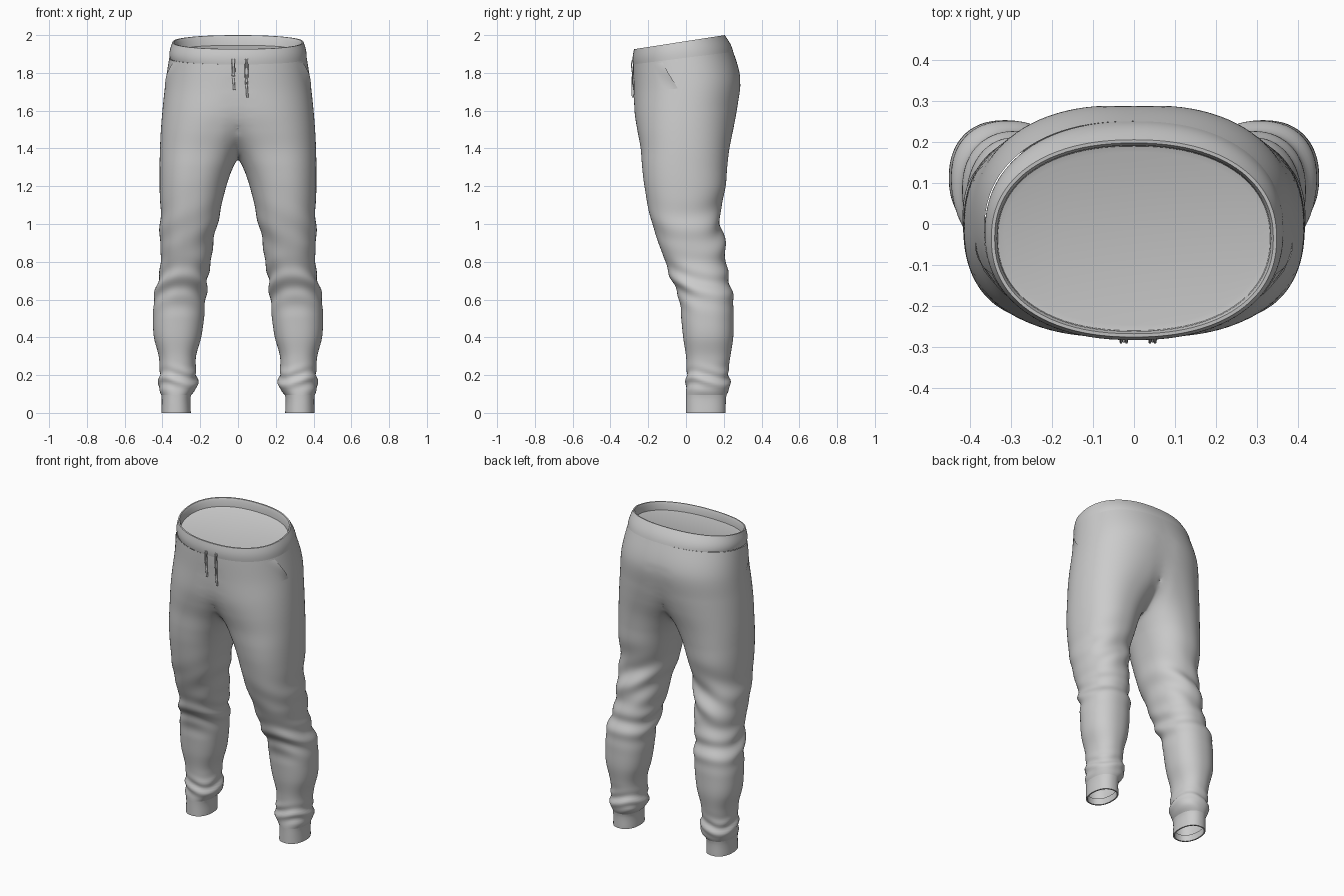
import bpy, bmesh, math
from mathutils import Vector

cube = bpy.data.objects.get("Cube")
if cube:
    bpy.data.objects.remove(cube)

cloth = bpy.data.materials.new("grey cloth")
cloth.use_nodes = True
GREY = (0.6, 0.6, 0.6, 1)
cloth.diffuse_color = GREY
cloth.node_tree.nodes["Principled BSDF"].inputs["Base Color"].default_value = GREY

# Left half sections: height, inner x, outer x, front y, back y
SECTIONS = [
    (0, .25, .405, 0, .21), (.09, .25, .405, 0, .213), (.115, .23, .415, 0, .225),
    (.15, .213, .42, 0, .233), (.22, .222, .415, .003, .225), (.3, .222, .42, 0, .235),
    (.4, .195, .445, -.015, .25), (.5, .18, .45, -.025, .252), (.6, .172, .445, -.035, .25),
    (.7, .16, .425, -.075, .23), (.8, .145, .407, -.11, .212), (.9, .13, .415, -.145, .205),
    (1.04, .1, .41, -.19, .18), (1.2, .062, .415, -.22, .21), (1.3, .025, .415, -.232, .218),
    (1.4, -.035, .413, -.24, .23), (1.5, -.13, .408, -.258, .25), (1.6, -.23, .4, -.272, .27),
    (1.74, -.32, .385, -.277, .288), (1.88, -.36, .364, -.28, .25),
    (1.968, -.347, .347, -.275, .205),
]
SIDES = 96
RIM, BAND, CUFF = 1.968, 1.88, .095


def section(z):
    """Smoothly interpolate the section table at one height."""
    last = len(SECTIONS) - 1
    i = next((k for k in range(last) if z <= SECTIONS[k + 1][0]), last - 1)
    p0, p1, p2, p3 = (SECTIONS[min(max(i + k, 0), last)] for k in (-1, 0, 1, 2))
    h = p2[0] - p1[0]
    t = (z - p1[0]) / h
    out = []
    for c in range(1, 5):
        m1 = (p2[c] - p0[c]) / (p2[0] - p0[0]) * h
        m2 = (p3[c] - p1[c]) / (p3[0] - p1[0]) * h
        out.append((2 * t**3 - 3 * t**2 + 1) * p1[c] + (t**3 - 2 * t**2 + t) * m1
                   + (3 * t**2 - 2 * t**3) * p2[c] + (t**3 - t**2) * m2)
    return out


def bell(z, middle, width):
    return math.exp(-((z - middle) / width) ** 2)


def folds(z, a):
    """Cloth creases at the knee, behind the thigh and above the cuff."""
    knee = .007 * bell(z, .68, .1) * math.sin(50 * z + 2.5 * math.sin(a) + math.cos(2 * a))
    thigh = .008 * bell(z, .95, .13) * math.sin(36 * z + 4 * math.cos(a)) * (.6 + .4 * math.sin(a))
    ankle = .006 * bell(z, .18, .05) * math.sin(85 * z + 2 * math.sin(2 * a))
    return knee + thigh + ankle


def surface(z, a, grow=0.0):
    """Point on the cloth at a height and an angle round the section."""
    x0, x1, y0, y1 = section(z)
    c, s = math.cos(a), math.sin(a)
    power = 2 / 2.25
    r = grow + folds(z, a)
    x = (x0 + x1) / 2 + ((x1 - x0) / 2 + r) * math.copysign(abs(c) ** power, c)
    y = (y0 + y1) / 2 + ((y1 - y0) / 2 + r) * math.copysign(abs(s) ** power, s)
    tilt = .155 * min(max((z - 1.5) / (RIM - 1.5), 0), 1)
    return Vector((x, y, z + tilt * y))


def finish(name, bm):
    mesh = bpy.data.meshes.new(name)
    bm.to_mesh(mesh)
    bm.free()
    mesh.materials.append(cloth)
    obj = bpy.data.objects.new(name, mesh)
    bpy.context.collection.objects.link(obj)
    bpy.ops.object.select_all(action='DESELECT')
    obj.select_set(True)
    bpy.context.view_layer.objects.active = obj
    bpy.ops.object.shade_smooth_by_angle(angle=math.radians(50))
    return obj


def loft(rings, cap=False):
    """Skin a list of closed rings with quads."""
    bm = bmesh.new()
    rows = [[bm.verts.new(p) for p in ring] for ring in rings]
    for low, high in zip(rows, rows[1:]):
        for i in range(SIDES):
            j = (i + 1) % SIDES
            bm.faces.new((low[i], low[j], high[j], high[i]))
    if cap:
        bm.faces.new(rows[-1])
    return bm


def ring(z, grow=0.0, drop=0.0):
    return [surface(z, math.tau * i / SIDES, grow) - Vector((0, 0, drop)) for i in range(SIDES)]


def mirror(bm):
    bmesh.ops.mirror(bm, geom=bm.verts[:] + bm.edges[:] + bm.faces[:],
                     axis='X', merge_dist=.0005)
    bmesh.ops.recalc_face_normals(bm, faces=bm.faces)


# Seat and legs: one leg loft cut on the centre plane, then mirrored
steps = 150
bm = loft([ring(CUFF + (BAND - CUFF) * k / steps) for k in range(steps + 1)])
bmesh.ops.bisect_plane(bm, geom=bm.verts[:] + bm.edges[:] + bm.faces[:], dist=.0001,
                       plane_co=(0, 0, 0), plane_no=(1, 0, 0), clear_inner=True)
mirror(bm)
# Soften the crotch and centre seam
for k in range(14):
    near = [v for v in bm.verts if abs(v.co.x) < .07 and 1.25 < v.co.z < 1.78
            and not v.is_boundary]
    bmesh.ops.smooth_vert(bm, verts=near, factor=.5,
                          use_axis_x=True, use_axis_y=True, use_axis_z=True)
finish("seat_and_legs", bm)

# Ankle cuffs: ribbed band with a hem turned inside
bm = loft([ring(.04, -.008), ring(0, -.008), ring(0)]
          + [ring(CUFF * k / 8) for k in range(1, 9)])
mirror(bm)
finish("ankle_cuffs", bm)

# Waistband: outer wall, rounded rim, inner wall
wall = [ring(BAND + (RIM - BAND) * k / 8, .004 * math.sin(math.pi * k / 8)) for k in range(9)]
bm = loft(wall + [ring(RIM, -.008), ring(RIM, -.014, .015), ring(RIM, -.016, .055)])
finish("waistband", bm)

# Lining panel closing the waist
bm = loft([ring(RIM, -.012, .05), ring(RIM, -.03, .055)], cap=True)
bmesh.ops.recalc_face_normals(bm, faces=bm.faces)
finish("waist_lining", bm)

# Side pockets: thin flaps standing slightly off the hips
bm = bmesh.new()
n, m = 16, 8
grid = []
for i in range(n + 1):
    u = i / n
    row = []
    for j in range(m + 1):
        v = j / m
        lift = .001 + .011 * math.sin(math.pi * u) * (1 - v) ** 2
        row.append(bm.verts.new(surface(1.87 - .15 * u, -.37 + .23 * u - .25 * v, lift)))
    grid.append(row)
for i in range(n):
    for j in range(m):
        bm.faces.new((grid[i][j], grid[i][j + 1], grid[i + 1][j + 1], grid[i + 1][j]))
mirror(bm)
finish("pocket_flaps", bm)


# Drawstrings: two strands each, ending in a knotted tip
def cord(name, points, radius):
    curve = bpy.data.curves.new(name, 'CURVE')
    curve.dimensions = '3D'
    curve.bevel_depth = radius
    curve.bevel_resolution = 2
    curve.use_fill_caps = True
    line = curve.splines.new('BEZIER')
    line.bezier_points.add(len(points) - 1)
    for b, p in zip(line.bezier_points, points):
        b.co = p
        b.handle_left_type = b.handle_right_type = 'AUTO'
    curve.materials.append(cloth)
    bpy.context.collection.objects.link(bpy.data.objects.new(name, curve))


for side, x, end in (("right", -.025, 1.71), ("left", .045, 1.67)):
    for strand, dx in (("inner", -.006), ("outer", .006)):
        cord(f"drawstring_{side}_{strand}",
             [(x + dx, -.275, 1.88), (x + dx, -.286, 1.86),
              (x + dx * 1.2, -.284, 1.8), (x + dx * .5, -.283, end + .06)], .003)
    cord(f"drawstring_tip_{side}",
         [(x, -.282, end + .07), (x + .003, -.283, end + .03), (x + .005, -.281, end)], .006)
